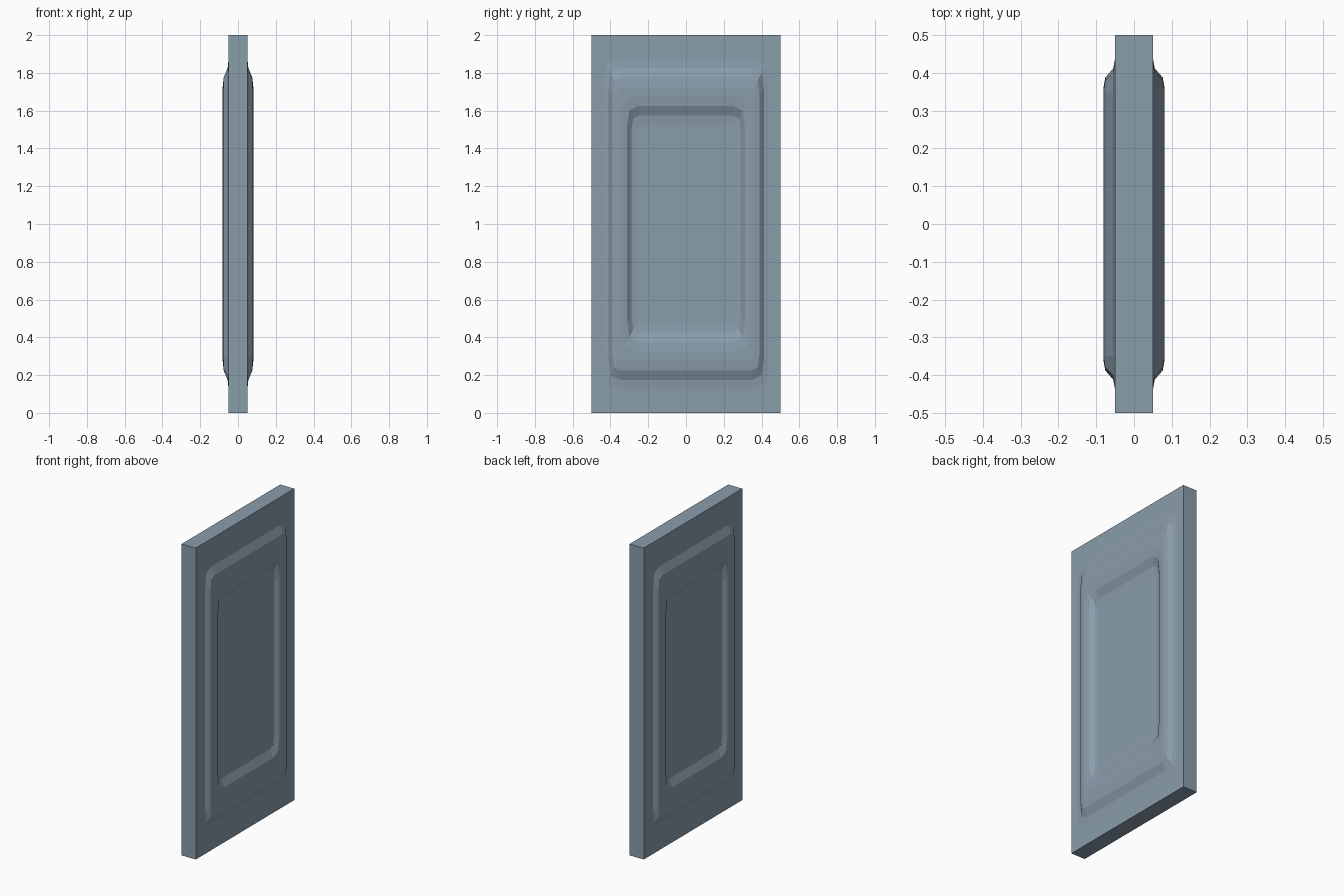
import bpy
import bmesh

if "Cube" in bpy.data.objects:
    bpy.data.objects.remove(bpy.data.objects["Cube"])

paint = bpy.data.materials.new("blue_grey_paint")
paint.diffuse_color = (0.254, 0.337, 0.407, 1.0)
paint.use_nodes = True
paint.node_tree.nodes["Principled BSDF"].inputs["Base Color"].default_value = paint.diffuse_color

MID = 1.0  # height of the door centre

# Nested loops from slab edge to panel centre:
# half width, half height, face distance, corner length y/z, corner cut y/z
RINGS = [
    (0.50, 1.000, 0.050, 0.15, 0.28, 0.000, 0.000),  # slab edge
    (0.44, 0.875, 0.050, 0.09, 0.15, 0.015, 0.030),  # foot of raised frame
    (0.412, 0.825, 0.055, 0.06, 0.11, 0.012, 0.024),
    (0.388, 0.775, 0.076, 0.04, 0.08, 0.008, 0.016),
    (0.36, 0.725, 0.081, 0.03, 0.06, 0.005, 0.010),  # crest
    (0.34, 0.675, 0.081, 0.06, 0.12, 0.015, 0.030),
    (0.312, 0.625, 0.076, 0.06, 0.11, 0.012, 0.024),  # inner wall
    (0.288, 0.575, 0.055, 0.04, 0.08, 0.008, 0.016),
    (0.26, 0.525, 0.050, 0.03, 0.06, 0.005, 0.010),  # recessed panel
]


def loop_points(hy, hz, x, cy, cz, ky, kz, side):
    """Twelve points, three to each softened corner."""
    pts = []
    for sy, sz in ((1, 1), (-1, 1), (-1, -1), (1, -1)):
        corner = [(hy, hz - cz), (hy - ky, hz - kz), (hy - cy, hz)]
        if sy * sz < 0:
            corner.reverse()
        pts += [(side * x, sy * y, MID + sz * z) for y, z in corner]
    return pts


def bridge(bm, a, b):
    n = len(a)
    for i in range(n):
        j = (i + 1) % n
        bm.faces.new((a[i], a[j], b[j], b[i]))


bm = bmesh.new()
edges = []
for side in (1, -1):
    loops = [[bm.verts.new(p) for p in loop_points(*r, side)] for r in RINGS]
    for a, b in zip(loops, loops[1:]):
        bridge(bm, a, b)
    bm.faces.new(loops[-1])
    edges.append(loops[0])
# Rim of the slab
bridge(bm, edges[0], edges[1])
bmesh.ops.recalc_face_normals(bm, faces=bm.faces)

mesh = bpy.data.meshes.new("door_panel")
bm.to_mesh(mesh)
bm.free()
mesh.materials.append(paint)
door = bpy.data.objects.new("door_panel", mesh)
bpy.context.collection.objects.link(door)
